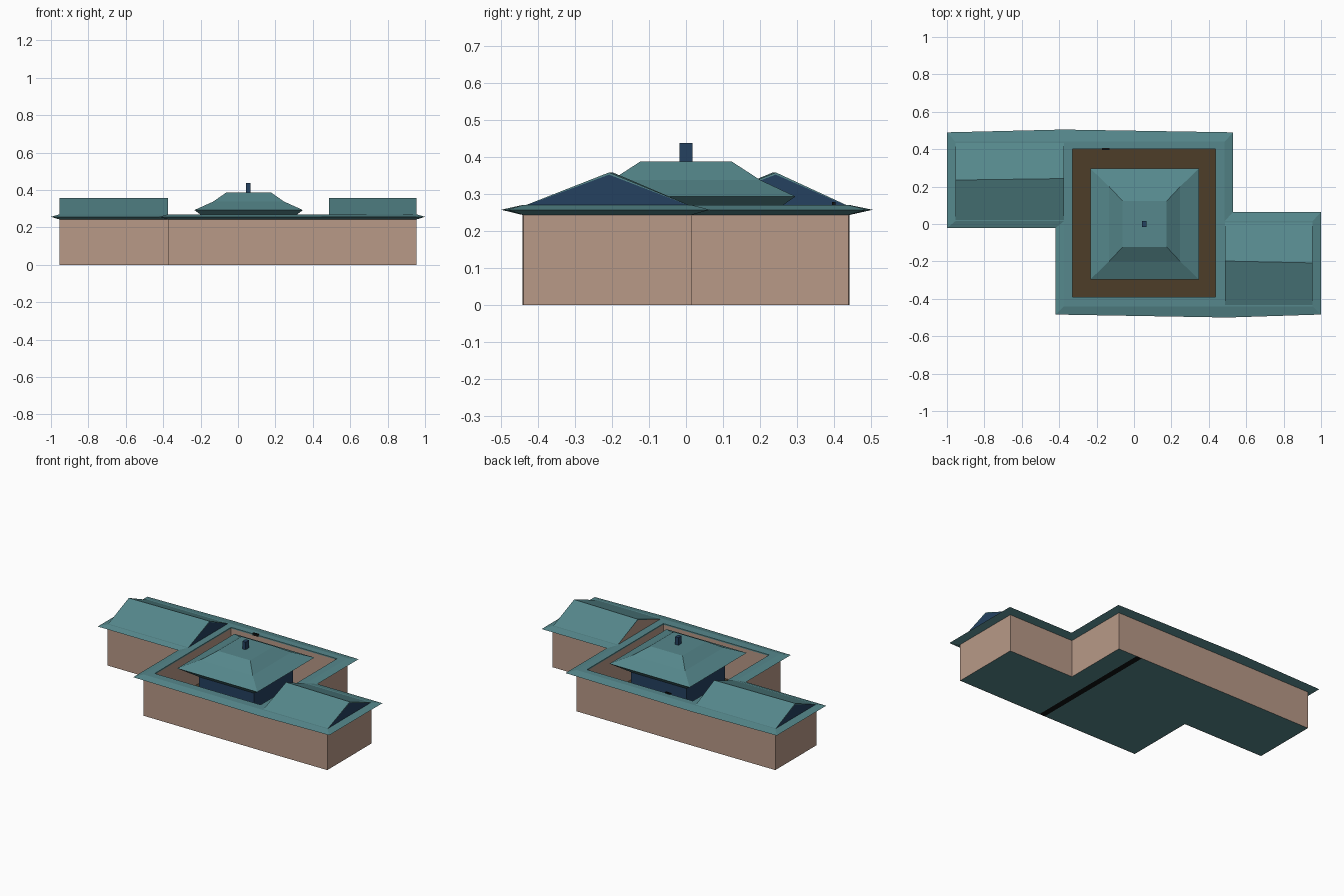
import bpy, bmesh
from mathutils import Vector

if "Cube" in bpy.data.objects:
    bpy.data.objects.remove(bpy.data.objects["Cube"])


def mat(name, r, g, b):
    m = bpy.data.materials.new(name)
    m.diffuse_color = (r, g, b, 1)
    m.use_nodes = True
    m.node_tree.nodes["Principled BSDF"].inputs["Base Color"].default_value = m.diffuse_color
    return m


TEAL = mat("teal roof", 0.092, 0.245, 0.262)
PINK = mat("clay wall", 0.48, 0.32, 0.245)
NAVY = mat("dark navy", 0.018, 0.053, 0.118)
BROWN = mat("dark brown", 0.075, 0.048, 0.022)
BLACK = mat("black", 0.005, 0.006, 0.006)


def finish(bm, name, *mats):
    bmesh.ops.recalc_face_normals(bm, faces=bm.faces)
    me = bpy.data.meshes.new(name)
    bm.to_mesh(me)
    bm.free()
    for m in mats:
        me.materials.append(m)
    ob = bpy.data.objects.new(name, me)
    bpy.context.collection.objects.link(ob)
    return ob


def ring(bm, pts, z):
    return [bm.verts.new((x, y, z)) for x, y in pts]


def bridge(bm, a, b):
    n = len(a)
    for i in range(n):
        j = (i + 1) % n
        bm.faces.new((a[i], a[j], b[j], b[i]))


def loop_edges(bm, r):
    out = []
    for i in range(len(r)):
        pair = (r[i], r[(i + 1) % len(r)])
        out.append(bm.edges.get(pair) or bm.edges.new(pair))
    return out


def rect(x0, x1, y0, y1):
    return [(x0, y0), (x1, y0), (x1, y1), (x0, y1)]


def stack(name, layers, material):
    """Closed solid through (points, height) layers."""
    bm = bmesh.new()
    rings = [ring(bm, p, z) for p, z in layers]
    for a, b in zip(rings, rings[1:]):
        bridge(bm, a, b)
    bm.faces.new(rings[0])
    bm.faces.new(rings[-1])
    return finish(bm, name, material)


# Plan outlines
WALL = [(-0.955, 0.015), (-0.375, 0.015), (-0.375, -0.44), (0.5, -0.442), (0.955, -0.44),
        (0.955, 0.015), (0.485, 0.015), (0.485, 0.44), (-0.38, 0.442), (-0.955, 0.44)]
EAVE = [(-1.0, -0.022), (-0.42, -0.022), (-0.42, -0.484), (0.5, -0.5), (1.0, -0.484),
        (1.0, 0.065), (0.53, 0.065), (0.53, 0.49), (-0.38, 0.505), (-1.0, 0.49)]
COURT = rect(-0.33, 0.437, -0.39, 0.4)
EAVE_Z, ROOF_Z, FLOOR_Z = 0.257, 0.27, 0.03

# Outer and courtyard walls
bm = bmesh.new()
bridge(bm, ring(bm, WALL, 0), ring(bm, WALL, 0.243))
finish(bm, "outer_walls", PINK)
bm = bmesh.new()
bridge(bm, ring(bm, COURT, FLOOR_Z), ring(bm, COURT, ROOF_Z - 0.008))
finish(bm, "courtyard_walls", PINK)

# Base underside and courtyard floor
bm = bmesh.new()
bm.faces.new(ring(bm, WALL, 0.001))
base = finish(bm, "base_slab", TEAL)
bm = bmesh.new()
bm.faces.new(ring(bm, COURT, FLOOR_Z))
finish(bm, "courtyard_floor", BROWN)

# Flat roof with overhanging eaves and courtyard opening
bm = bmesh.new()
low, tip, top = ring(bm, WALL, 0.243), ring(bm, EAVE, EAVE_Z), ring(bm, WALL, ROOF_Z)
bridge(bm, low, tip)
bridge(bm, tip, top)
hole, lip = ring(bm, COURT, ROOF_Z), ring(bm, COURT, ROOF_Z - 0.008)
bridge(bm, hole, lip)
bmesh.ops.triangle_fill(bm, edges=loop_edges(bm, top) + loop_edges(bm, hole),
                        use_beauty=True, normal=Vector((0, 0, 1)))
finish(bm, "eaves_roof", TEAL)


# Gabled wing roofs, with framed gable ends
def gable(name, x0, x1, y0, y1, ridge0, ridge1, left_idx, right_idx):
    bm = bmesh.new()
    a, b = [[bm.verts.new((x, y0, ROOF_Z - 0.003)), bm.verts.new((x, y1, ROOF_Z - 0.003)),
             bm.verts.new((x, r, 0.358))] for x, r in ((x0, ridge0), (x1, ridge1))]
    bridge(bm, a, b)
    ends = [(bm.faces.new(a), left_idx), (bm.faces.new(b), right_idx)]
    bmesh.ops.recalc_face_normals(bm, faces=bm.faces)
    for f, idx in ends:
        bmesh.ops.inset_individual(bm, faces=[f], thickness=0.006)
        f.material_index = idx
    finish(bm, name, TEAL, NAVY, PINK)


gable("left_wing_roof", -0.955, -0.375, 0.015, 0.44, 0.235, 0.243, 1, 1)
gable("right_wing_roof", 0.487, 0.955, -0.44, 0.015, -0.198, -0.208, 2, 1)


# Central pavilion
def square(hx, hy):
    return rect(0.057 - hx, 0.057 + hx, -hy, hy)


stack("pavilion_body", [(square(0.2, 0.2), FLOOR_Z), (square(0.2, 0.2), 0.24)], NAVY)
stack("pavilion_roof", [(square(0.2, 0.2), 0.225), (square(0.29, 0.296), 0.293),
                        (square(0.19, 0.2), 0.338), (square(0.118, 0.123), 0.388)], TEAL)
stack("chimney", [(rect(0.043, 0.067, -0.017, 0.017), 0.38),
                  (rect(0.043, 0.067, -0.017, 0.017), 0.438)], NAVY)

# Dark strip under the base and small vent at the courtyard edge
bm = bmesh.new()
bm.faces.new(ring(bm, rect(0.31, 0.35, -0.44, 0.44), 0.0))
finish(bm, "base_strip", BLACK)
stack("roof_vent", [(rect(-0.17, -0.132, 0.395, 0.405), 0.262),
                    (rect(-0.17, -0.132, 0.395, 0.405), 0.278)], BLACK)
